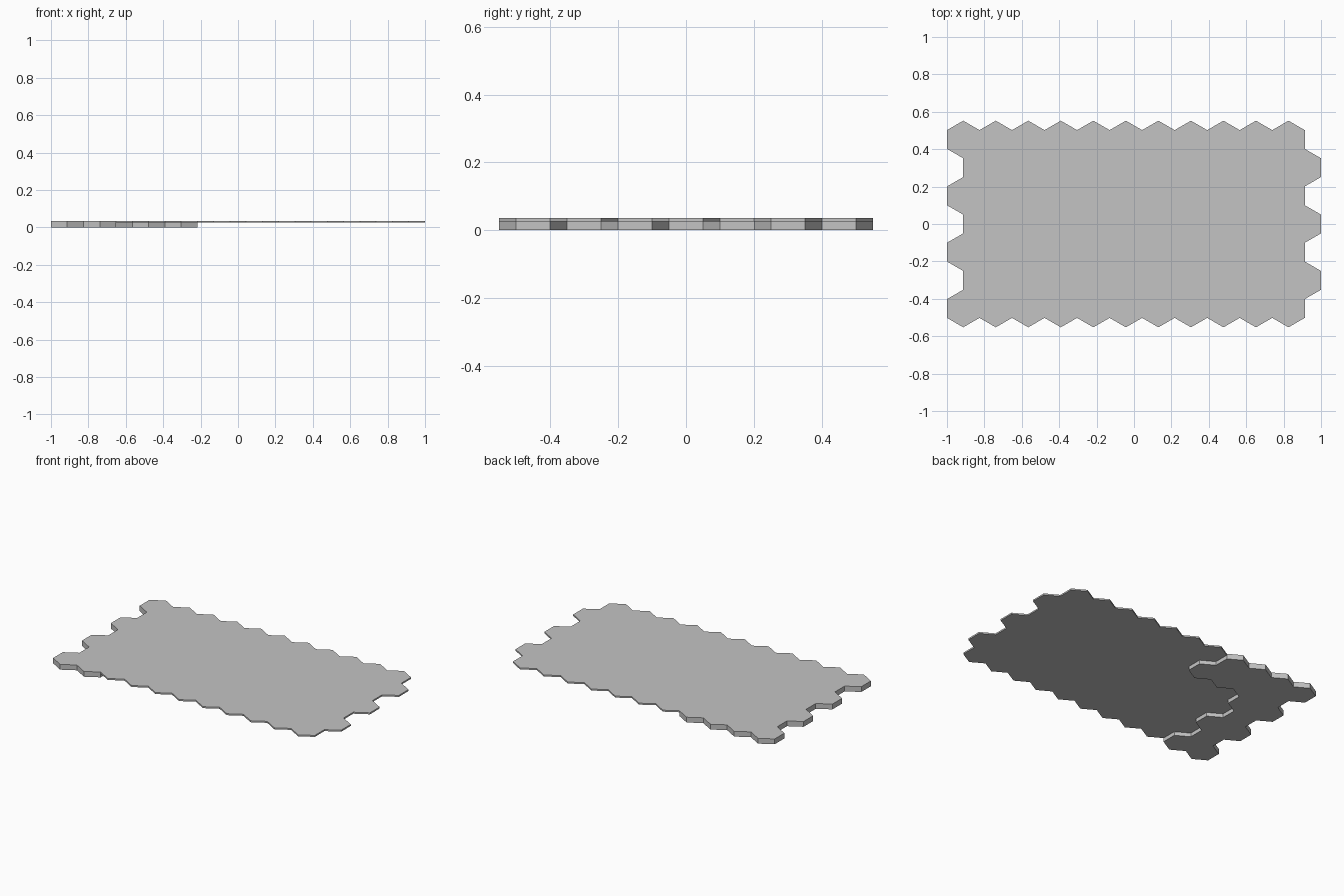
import bpy, bmesh, math

if "Cube" in bpy.data.objects:
    bpy.data.objects.remove(bpy.data.objects["Cube"])

# Hexagonal tile layout: 7 staggered rows of 11 pointy-top cells
COLS, ROWS = 11, 7
W = 2.0 / (COLS + 0.5)           # width across flats
R = W / math.sqrt(3)             # corner radius
Z_LOW, Z_MID, Z_TOP = 0.0, 0.025, 0.035
THICK = [2, 1, 2, 1, 2, 4, 4]    # thick cells at the left end of each row, front to back


def centre(row, col):
    x = -1 + W / 2 + col * W + (W / 2 if row % 2 else 0)
    return x, (row - (ROWS - 1) / 2) * 1.5 * R


def corners(row, col):
    cx, cy = centre(row, col)
    return [(round(cx + R * math.cos(math.radians(60 * i - 30)), 5),
             round(cy + R * math.sin(math.radians(60 * i - 30)), 5)) for i in range(6)]


def key(p, q):
    return frozenset((round(a * 1000), round(b * 1000)) for a, b in (p, q))


slab_cells = [(r, c) for r in range(ROWS) for c in range(COLS)]
step_cells = [(r, c) for r in range(ROWS) for c in range(THICK[r])]

bm = bmesh.new()


def add_face(points):
    bm.faces.new([bm.verts.new(p) for p in points])


def add_walls(cells, z0, z1):
    """Side walls along the outer edges of a group of cells."""
    edges = {}
    for cell in cells:
        pts = corners(*cell)
        for p, q in zip(pts, pts[1:] + pts[:1]):
            edges.setdefault(key(p, q), []).append((p, q))
    for pairs in edges.values():
        if len(pairs) == 1:
            p, q = pairs[0]
            add_face([(*p, z0), (*q, z0), (*q, z1), (*p, z1)])


# Top and stepped underside
for cell in slab_cells:
    pts = corners(*cell)
    bottom = Z_LOW if cell in step_cells else Z_MID
    add_face([(*p, Z_TOP) for p in pts])
    add_face([(*p, bottom) for p in reversed(pts)])

# Rim of the thin sheet and of the thick end
add_walls(slab_cells, Z_MID, Z_TOP)
add_walls(step_cells, Z_LOW, Z_MID)

# Weld and merge the flat areas
bmesh.ops.remove_doubles(bm, verts=bm.verts, dist=0.001)
bmesh.ops.dissolve_limit(bm, angle_limit=math.radians(1),
                         verts=bm.verts, edges=bm.edges)
bmesh.ops.recalc_face_normals(bm, faces=bm.faces)

mesh = bpy.data.meshes.new("hex_tile_slab")
bm.to_mesh(mesh)
bm.free()

grey = bpy.data.materials.new("light_grey")
grey.diffuse_color = (0.55, 0.55, 0.55, 1)
grey.use_nodes = True
grey.node_tree.nodes["Principled BSDF"].inputs["Base Color"].default_value = grey.diffuse_color
mesh.materials.append(grey)
slab = bpy.data.objects.new("hex_tile_slab", mesh)
bpy.context.collection.objects.link(slab)
